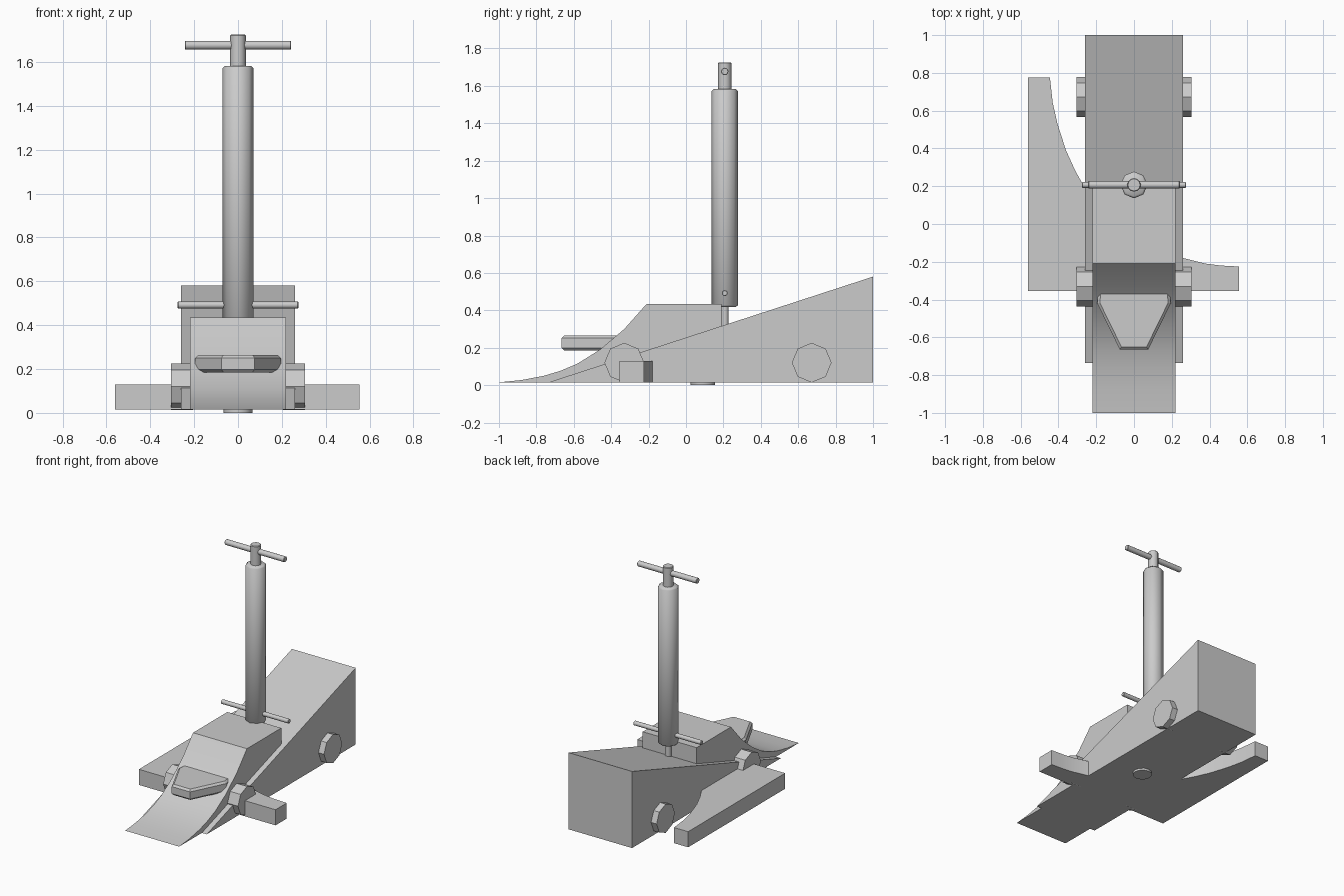
import bpy, bmesh, math
from mathutils import Matrix, Vector

if "Cube" in bpy.data.objects:
    bpy.data.objects.remove(bpy.data.objects["Cube"])


def finish(name, bm, smooth=None):
    bmesh.ops.recalc_face_normals(bm, faces=bm.faces)
    me = bpy.data.meshes.new(name)
    bm.to_mesh(me)
    bm.free()
    ob = bpy.data.objects.new(name, me)
    bpy.context.collection.objects.link(ob)
    if smooth:
        bpy.ops.object.select_all(action='DESELECT')
        ob.select_set(True)
        bpy.context.view_layer.objects.active = ob
        bpy.ops.object.shade_smooth_by_angle(angle=math.radians(smooth))
    return ob


def prism(name, pts, lo, hi, axis='Z', smooth=None):
    """Extrude a 2D outline: axis Z takes (x, y) points, axis X takes (y, z)."""
    bm = bmesh.new()
    vs = [bm.verts.new((lo, a, b) if axis == 'X' else (a, b, lo)) for a, b in pts]
    face = bm.faces.new(vs)
    new = bmesh.ops.extrude_face_region(bm, geom=[face])['geom']
    d = Vector((hi - lo, 0, 0) if axis == 'X' else (0, 0, hi - lo))
    bmesh.ops.translate(bm, vec=d, verts=[v for v in new if isinstance(v, bmesh.types.BMVert)])
    return finish(name, bm, smooth)


def rod(name, centre, r, length, axis='Z', sides=8, turn=0.0, chamfer=0.0, smooth=None):
    bm = bmesh.new()
    m = Matrix.Translation(centre)
    if axis == 'X':
        m = m @ Matrix.Rotation(math.pi / 2, 4, 'Y')
    m = m @ Matrix.Rotation(turn, 4, 'Z')
    bmesh.ops.create_cone(bm, cap_ends=True, segments=sides, radius1=r, radius2=r,
                          depth=length, matrix=m)
    if chamfer:
        rims = [e for e in bm.edges if any(len(f.verts) > 4 for f in e.link_faces)]
        bmesh.ops.bevel(bm, geom=rims, offset=chamfer, segments=1, affect='EDGES')
    return finish(name, bm, smooth)


BASE = 0.015

# Main wedge body
prism("wedge_body", [(-0.735, BASE), (1, BASE), (1, 0.58)], -0.26, 0.26, 'X')

# Curved toe rising to a flat block
prism("curved_toe", [(-1, BASE), (-0.88, 0.027), (-0.76, 0.05), (-0.67, 0.077), (-0.58, 0.115),
                     (-0.46, 0.19), (-0.33, 0.30), (-0.21, 0.435), (0.19, 0.435), (0.19, BASE)],
      -0.22, 0.22, 'X', smooth=20)

# Flat side plate with a sweeping concave edge
prism("side_plate", [(-0.56, -0.355), (0.555, -0.355), (0.555, -0.225), (0.46, -0.22),
                     (0.38, -0.21), (0.26, -0.18), (0.1, -0.12), (-0.05, -0.03), (-0.18, 0.09),
                     (-0.265, 0.20), (-0.31, 0.28), (-0.36, 0.39), (-0.405, 0.53),
                     (-0.43, 0.64), (-0.445, 0.775), (-0.56, 0.775)], BASE, 0.13, smooth=20)

# Tapered front lug with chamfered rims
lug = prism("front_lug", [(-0.18, -0.25), (-0.195, -0.42), (-0.075, -0.665), (0.075, -0.665),
                          (0.195, -0.42), (0.18, -0.25)], 0.185, 0.265)
bm = bmesh.new()
bm.from_mesh(lug.data)
rims = [e for e in bm.edges if abs(e.verts[0].co.z - e.verts[1].co.z) < 1e-4]
bmesh.ops.bevel(bm, geom=rims, offset=0.014, segments=1, affect='EDGES')
bm.to_mesh(lug.data)
bm.free()

# Octagonal bolts on both sides
for label, y in (("front", -0.33), ("rear", 0.672)):
    for side, s in (("left", -1), ("right", 1)):
        rod(f"{label}_bolt_{side}", (s * 0.255, y, 0.12), 0.106, 0.10, 'X')

# Upright column, screw and pins
PY = 0.207
rod("column", (0, PY, 1.0), 0.071, 1.164, chamfer=0.01, smooth=50)
rod("screw_head", (0, PY, 1.64), 0.036, 0.17, sides=12, chamfer=0.004, smooth=40)
rod("screw_shaft", (0, PY, 0.33), 0.021, 0.26, sides=12, smooth=40)
rod("top_handle", (0, PY, 1.677), 0.02, 0.485, 'X', sides=12, chamfer=0.003, smooth=40)
rod("lower_pin", (0, PY, 0.492), 0.016, 0.55, 'X', sides=12, chamfer=0.003, smooth=40)

# Bolt head under the base
rod("base_disc", (0, 0.09, 0.015), 0.066, 0.03, sides=12, smooth=40)
